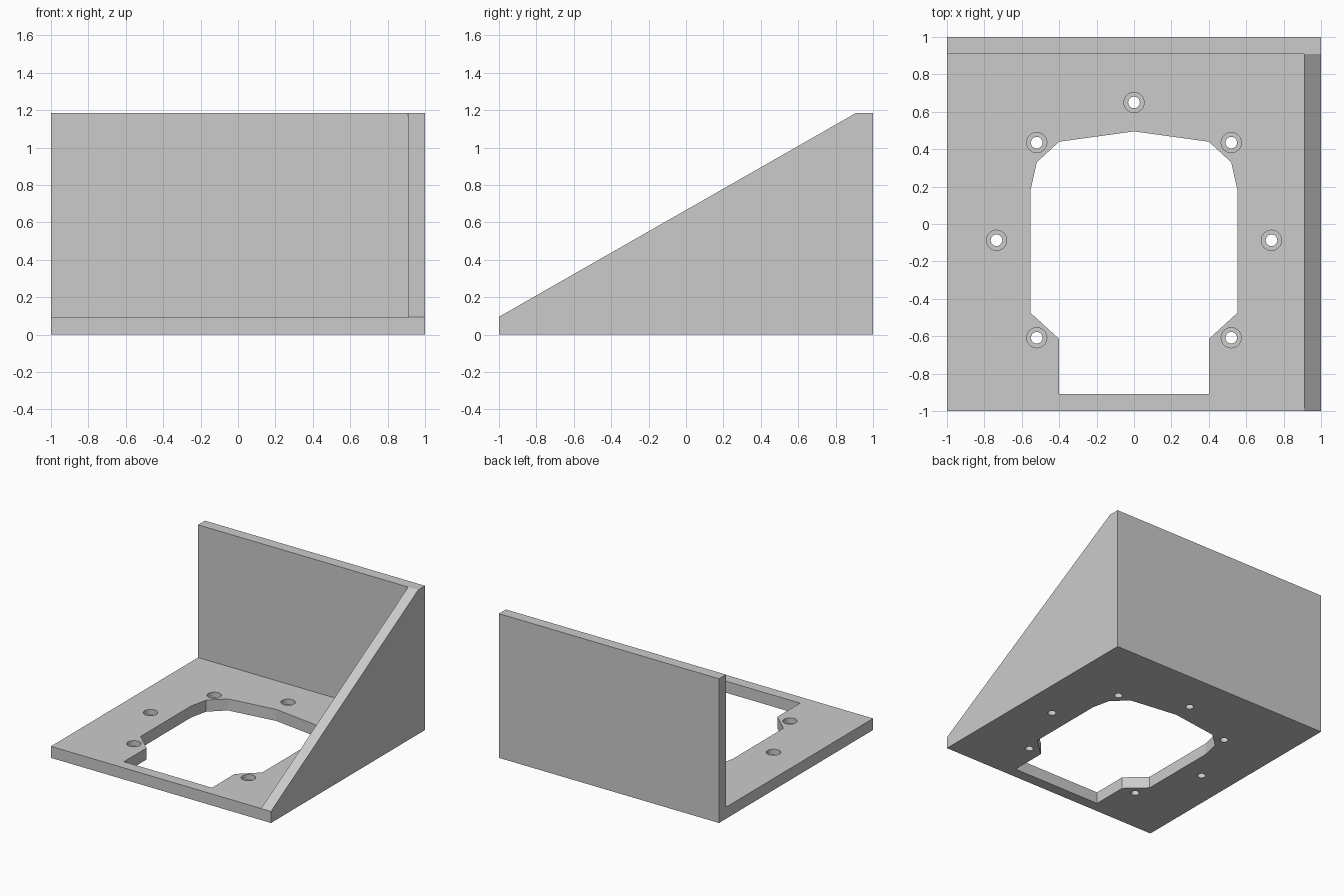
import bpy, bmesh, math

if "Cube" in bpy.data.objects:
    bpy.data.objects.remove(bpy.data.objects["Cube"])

T = 0.095          # plate thickness
W = 0.91           # inner face of both walls
H = 1.185          # wall height

grey = bpy.data.materials.new("plain grey")
grey.diffuse_color = (0.6, 0.6, 0.6, 1)
grey.use_nodes = True
grey.node_tree.nodes["Principled BSDF"].inputs["Base Color"].default_value = grey.diffuse_color


def prism(name, points, offset):
    """Extrude a closed outline of 3D points along an offset."""
    bm = bmesh.new()
    face = bm.faces.new([bm.verts.new(p) for p in points])
    ext = bmesh.ops.extrude_face_region(bm, geom=[face])
    bmesh.ops.translate(bm, vec=offset,
                        verts=[v for v in ext["geom"] if isinstance(v, bmesh.types.BMVert)])
    bmesh.ops.recalc_face_normals(bm, faces=bm.faces)
    mesh = bpy.data.meshes.new(name)
    bm.to_mesh(mesh)
    bm.free()
    mesh.materials.append(grey)
    obj = bpy.data.objects.new(name, mesh)
    bpy.context.collection.objects.link(obj)
    return obj


def cut(body, cutter):
    """Subtract the cutter from the body and discard it."""
    mod = body.modifiers.new("cut", "BOOLEAN")
    mod.operation, mod.solver, mod.object = "DIFFERENCE", "EXACT", cutter
    bpy.context.view_layer.objects.active = body
    bpy.ops.object.modifier_apply(modifier=mod.name)
    bpy.data.objects.remove(cutter)


def cylinder(name, x, y, r, z0, z1, n=32):
    ring = [(x + r * math.cos(2 * math.pi * i / n),
             y + r * math.sin(2 * math.pi * i / n), z0) for i in range(n)]
    return prism(name, ring, (0, 0, z1 - z0))


# wedge-shaped block, then hollowed to leave floor, back wall and side wall
profile = [(-1, 0), (1, 0), (1, H), (W, H), (-1, T)]
bracket = prism("corner_bracket", [(-1, y, z) for y, z in profile], (2, 0, 0))
cut(bracket, prism("hollow", [(-2, -2, T), (W, -2, T), (W, W, T), (-2, W, T)], (0, 0, 2)))

# opening in the floor, mirrored about x = 0
half = [(0.4, -0.91), (0.4, -0.615), (0.553, -0.475), (0.553, 0.18),
        (0.52, 0.33), (0.4, 0.44)]
outline = half + [(0, 0.495)] + [(-x, y) for x, y in reversed(half)]
cut(bracket, prism("opening", [(x, y, -0.5) for x, y in outline], (0, 0, 0.8)))

# counterbored screw holes
for x, y in [(0, 0.65), (0.52, 0.435), (-0.52, 0.435), (0.735, -0.087),
             (-0.735, -0.087), (0.52, -0.608), (-0.52, -0.608)]:
    cut(bracket, cylinder("screw_hole", x, y, 0.031, -0.2, 0.3))
    cut(bracket, cylinder("counterbore", x, y, 0.054, 0.05, 0.3))

# smooth hole walls, sharp edges elsewhere
bpy.ops.object.select_all(action="DESELECT")
bracket.select_set(True)
bpy.context.view_layer.objects.active = bracket
bpy.ops.object.shade_smooth_by_angle(angle=math.radians(12))
